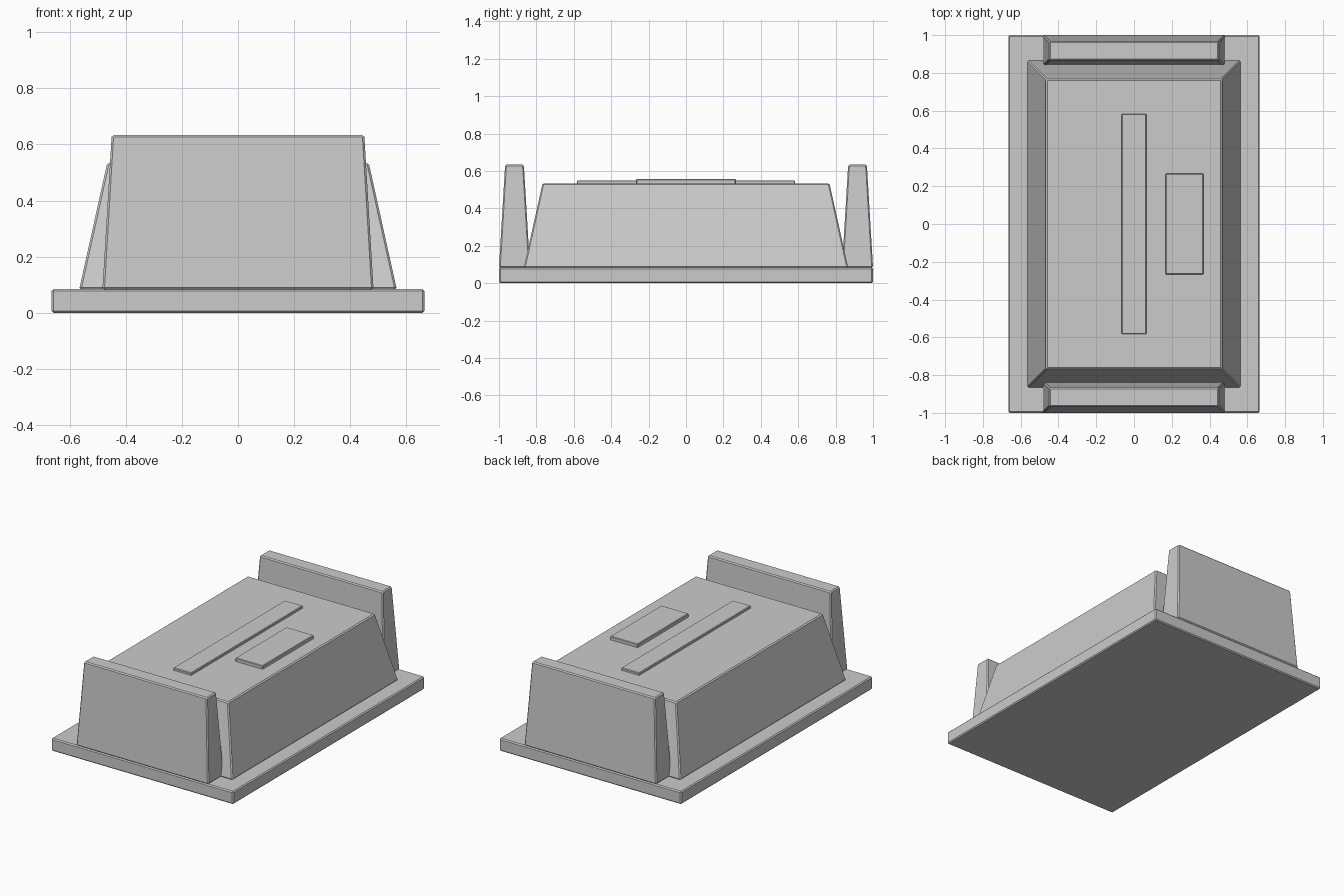
import bpy
import bmesh

if "Cube" in bpy.data.objects:
    bpy.data.objects.remove(bpy.data.objects["Cube"])


def tapered_box(name, center, bottom, top, z0, z1, bevel):
    """Box with half-sizes 'bottom' at z0 and 'top' at z1, lightly chamfered."""
    bm = bmesh.new()
    bmesh.ops.create_cube(bm, size=2)
    for v in bm.verts:
        half, z = (top, z1) if v.co.z > 0 else (bottom, z0)
        v.co = (center[0] + v.co.x * half[0], center[1] + v.co.y * half[1], z)
    mesh = bpy.data.meshes.new(name)
    bm.to_mesh(mesh)
    bm.free()
    obj = bpy.data.objects.new(name, mesh)
    bpy.context.collection.objects.link(obj)
    mod = obj.modifiers.new("edge_chamfer", 'BEVEL')
    mod.width = bevel
    mod.segments = 1
    return obj


# Base slab
tapered_box("base_plate", (0, 0), (0.665, 1.0), (0.665, 1.0), 0, 0.084, 0.007)

# Sloped central body
tapered_box("body", (0, 0), (0.566, 0.867), (0.466, 0.767), 0.083, 0.534, 0.007)

# Raised end blocks, front and back
for side, y in (("front", -0.917), ("back", 0.917)):
    tapered_box(side + "_end_block", (0, y), (0.483, 0.083), (0.45, 0.05),
                0.083, 0.634, 0.007)

# Thin raised panels on the top
tapered_box("center_strip", (0, 0), (0.066, 0.583), (0.066, 0.583), 0.53, 0.55, 0.004)
tapered_box("side_panel", (0.267, 0), (0.1, 0.267), (0.1, 0.267), 0.53, 0.557, 0.004)
